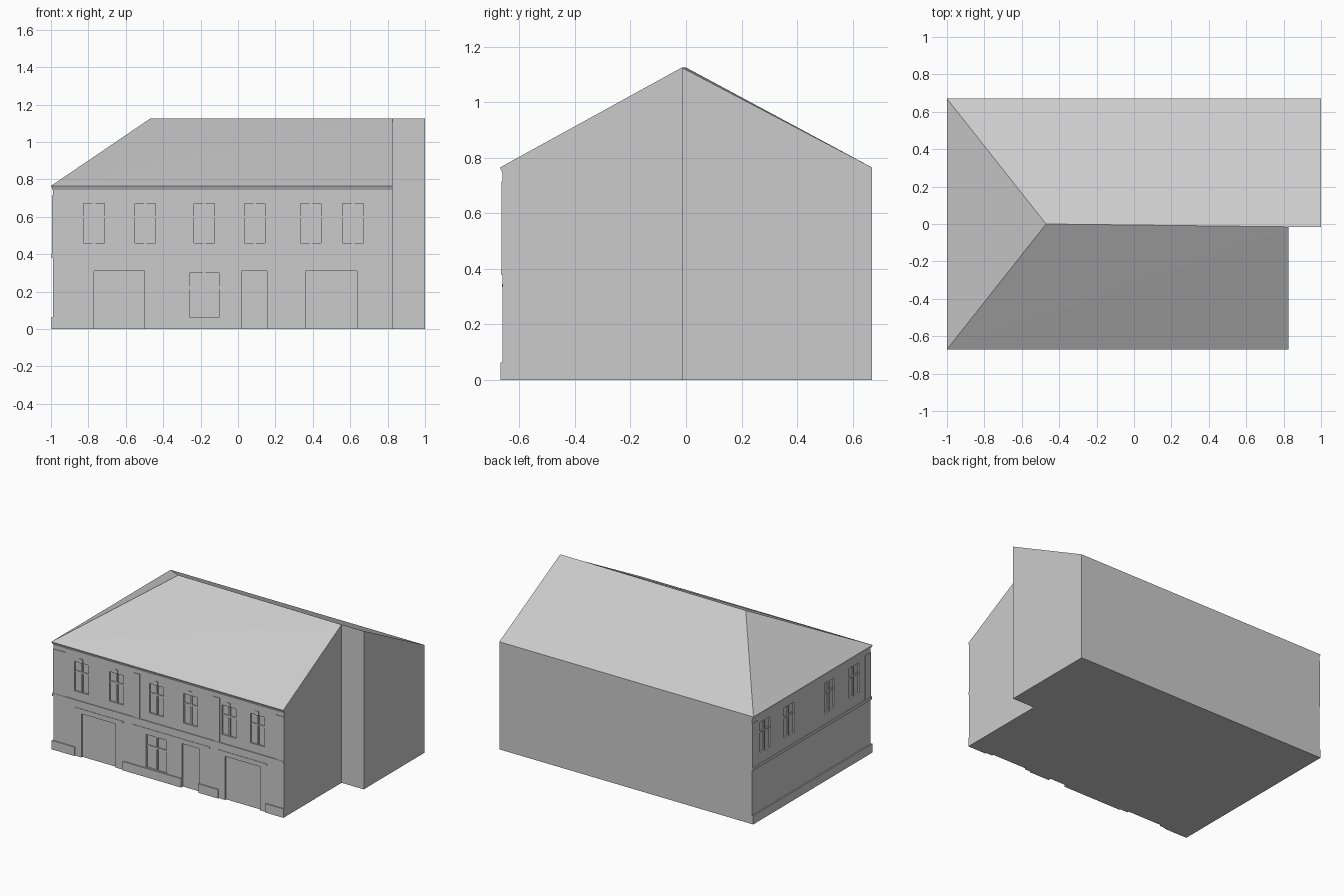
import bpy, bmesh

if "Cube" in bpy.data.objects:
    bpy.data.objects.remove(bpy.data.objects["Cube"])

FRONT, LEFT = -0.66, -0.99
EAVE, RIDGE, CORNICE = 0.765, 1.125, 0.742


def new_object(name, bm):
    bmesh.ops.recalc_face_normals(bm, faces=bm.faces)
    mesh = bpy.data.meshes.new(name)
    bm.to_mesh(mesh)
    bm.free()
    obj = bpy.data.objects.new(name, mesh)
    bpy.context.collection.objects.link(obj)
    return obj


def boxes(name, items):
    """Facade boxes: (side, u0, u1, z0, z1, inner, outer), measured outward from the wall."""
    bm = bmesh.new()
    for side, u0, u1, z0, z1, d0, d1 in items:
        if side == "front":
            lo, hi = (u0, FRONT - d1, z0), (u1, FRONT - d0, z1)
        else:
            lo, hi = (LEFT - d1, u0, z0), (LEFT - d0, u1, z1)
        for v in bmesh.ops.create_cube(bm, size=1)["verts"]:
            v.co = [lo[i] if v.co[i] < 0 else hi[i] for i in range(3)]
    return new_object(name, bm)


# House shell: L-shaped walls, sloped cornice, roof hipped on the left and gabled on the right
points = {
    "A": (LEFT, FRONT, 0), "B": (0.825, FRONT, 0), "C": (0.825, -0.015, 0),
    "D": (1, -0.015, 0), "E": (1, 0.67, 0), "F": (LEFT, 0.67, 0),
    "G": (LEFT, FRONT, CORNICE), "H": (0.825, FRONT, CORNICE), "I": (LEFT, 0.67, CORNICE),
    "a": (-1, -0.67, EAVE), "b": (0.825, -0.67, EAVE), "e": (1, 0.67, EAVE), "f": (-1, 0.67, EAVE),
    "r": (-0.47, 0, RIDGE), "s": (0.825, -0.015, RIDGE), "t": (1, -0.015, RIDGE),
}
bm = bmesh.new()
verts = {k: bm.verts.new(p) for k, p in points.items()}
for face in ("FEDCBA", "ABHG", "GHba", "BCsbH", "CDts", "DEet", "EFIfe", "FAGI",
             "IGaf", "abs", "asr", "afr", "fet", "fts", "fsr"):
    bm.faces.new([verts[k] for k in face])
house = new_object("house_shell", bm)

# Window and door positions
W = 0.11
windows = [("front", u, W, 0.46, 0.67) for u in (-0.825, -0.55, -0.235, 0.035, 0.335, 0.56)]
windows += [("left", u, W, 0.475, 0.69) for u in (-0.53, -0.25, 0.20, 0.47)]
windows.append(("front", -0.26, 0.16, 0.065, 0.30))
doors = [(-0.77, -0.50), (0.02, 0.155), (0.36, 0.635)]

# Recesses cut into the facades
cuts = [(s, u, u + w, z0, z1, -0.012, 0.02) for s, u, w, z0, z1 in windows]
cuts += [("front", u0, u1, -0.02, 0.31, -0.012, 0.02) for u0, u1 in doors]
cutter = boxes("opening_cutter", cuts)
cutter.hide_render = True
cutter.display_type = "WIRE"
mod = house.modifiers.new("openings", "BOOLEAN")
mod.operation = "DIFFERENCE"
mod.solver = "EXACT"
mod.object = cutter

# Window bars: one mullion and one transom each
bars = []
for s, u, w, z0, z1 in windows:
    mid, tr = u + w / 2, z0 + (z1 - z0) * 0.66
    bars.append((s, mid - 0.007, mid + 0.007, z0, z1, -0.013, -0.004))
    bars.append((s, u, u + w, tr - 0.006, tr + 0.006, -0.013, -0.005))
boxes("window_bars", bars)

# Small keystones above the upper front windows
boxes("window_keystones", [("front", u + w / 2 - 0.012, u + w / 2 + 0.012, z1, z1 + 0.03, -0.003, 0.004)
                           for s, u, w, z0, z1 in windows[:6]])

# Plinth, interrupted by the doors
plinth = [("front", a, b, 0, 0.063, -0.003, 0.008)
          for a, b in ((-0.998, -0.82), (-0.44, 0.02), (0.155, 0.31), (0.685, 0.825))]
plinth.append(("left", -0.668, 0.67, 0, 0.063, -0.003, 0.008))
boxes("plinth", plinth)

# String course and ledges over the wide doors
courses = [("front", -0.995, 0.825, 0.38, 0.40, -0.003, 0.006),
           ("left", -0.666, 0.67, 0.38, 0.40, -0.003, 0.006)]
courses += [("front", a, b, 0.335, 0.345, -0.003, 0.003)
            for a, b in ((-0.82, -0.44), (-0.37, 0.24), (0.31, 0.69))]
boxes("string_courses", courses)

# Shallow pilasters on the upper floor
pilasters = [("front", a, b, 0.40, 0.715, -0.003, 0.004)
             for a, b in ((-0.99, -0.89), (-0.36, -0.31), (0.27, 0.32), (0.76, 0.825))]
pilasters += [("left", a, b, 0.40, 0.715, -0.003, 0.004) for a, b in ((-0.66, -0.60), (0.61, 0.67))]
boxes("pilasters", pilasters)
